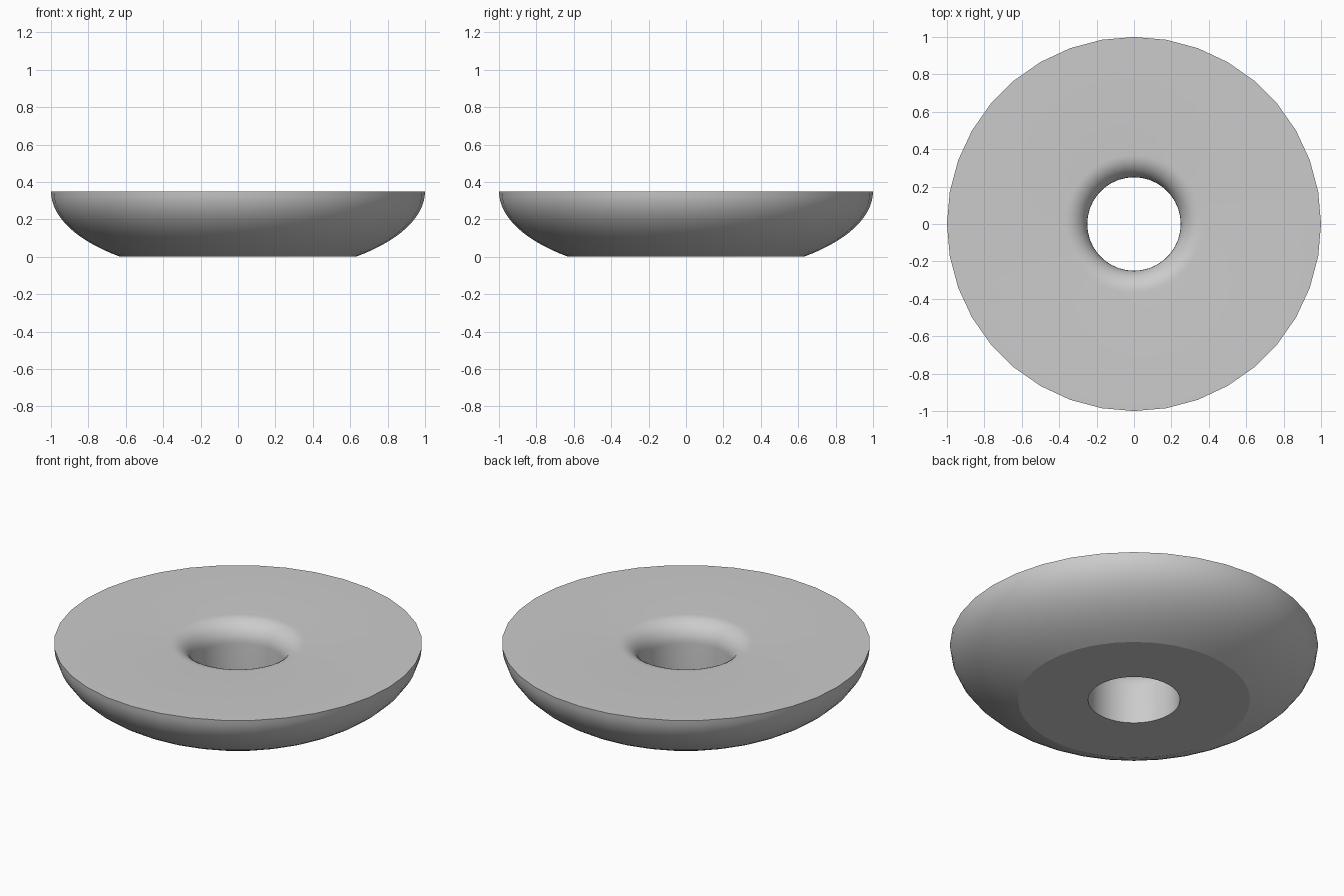
import bpy
import bmesh
import math

cube = bpy.data.objects.get("Cube")
if cube:
    bpy.data.objects.remove(cube)

SEGMENTS = 36
HEIGHT = 0.35
HOLE = 0.25
FILLET = 0.12
BASE = 0.63


def arc(cx, cz, rx, rz, start, end, steps):
    """Points on an elliptical arc, angles in radians."""
    angles = [start + (end - start) * i / steps for i in range(steps + 1)]
    return [(cx + rx * math.cos(a), cz + rz * math.sin(a)) for a in angles]


# Closed cross-section: bowl side, flat top, rounded lip, straight hole, flat base
low = math.acos(BASE)
profile = arc(0, HEIGHT, 1, HEIGHT / math.sin(low), -low, 0, 14)
profile += arc(HOLE + FILLET, HEIGHT - FILLET, FILLET, FILLET, math.pi / 2, math.pi, 10)
profile.append((HOLE, 0))

# Revolve the section around the z axis
bm = bmesh.new()
rings = []
for s in range(SEGMENTS):
    a = 2 * math.pi * s / SEGMENTS
    rings.append([bm.verts.new((r * math.cos(a), r * math.sin(a), z)) for r, z in profile])
for s in range(SEGMENTS):
    here, there = rings[s], rings[(s + 1) % SEGMENTS]
    for i in range(len(profile)):
        j = (i + 1) % len(profile)
        bm.faces.new((here[i], there[i], there[j], here[j]))
bmesh.ops.recalc_face_normals(bm, faces=bm.faces)

mesh = bpy.data.meshes.new("pierced_dish")
bm.to_mesh(mesh)
bm.free()
dish = bpy.data.objects.new("pierced_dish", mesh)
bpy.context.collection.objects.link(dish)

# Single plain grey
grey = bpy.data.materials.new("light_grey")
grey.use_nodes = True
colour = (0.6, 0.6, 0.6, 1)
grey.diffuse_color = colour
grey.node_tree.nodes["Principled BSDF"].inputs["Base Color"].default_value = colour
mesh.materials.append(grey)

# Smooth curves, crisp rim and base edges
bpy.ops.object.select_all(action="DESELECT")
dish.select_set(True)
bpy.context.view_layer.objects.active = dish
bpy.ops.object.shade_smooth_by_angle(angle=math.radians(15))
